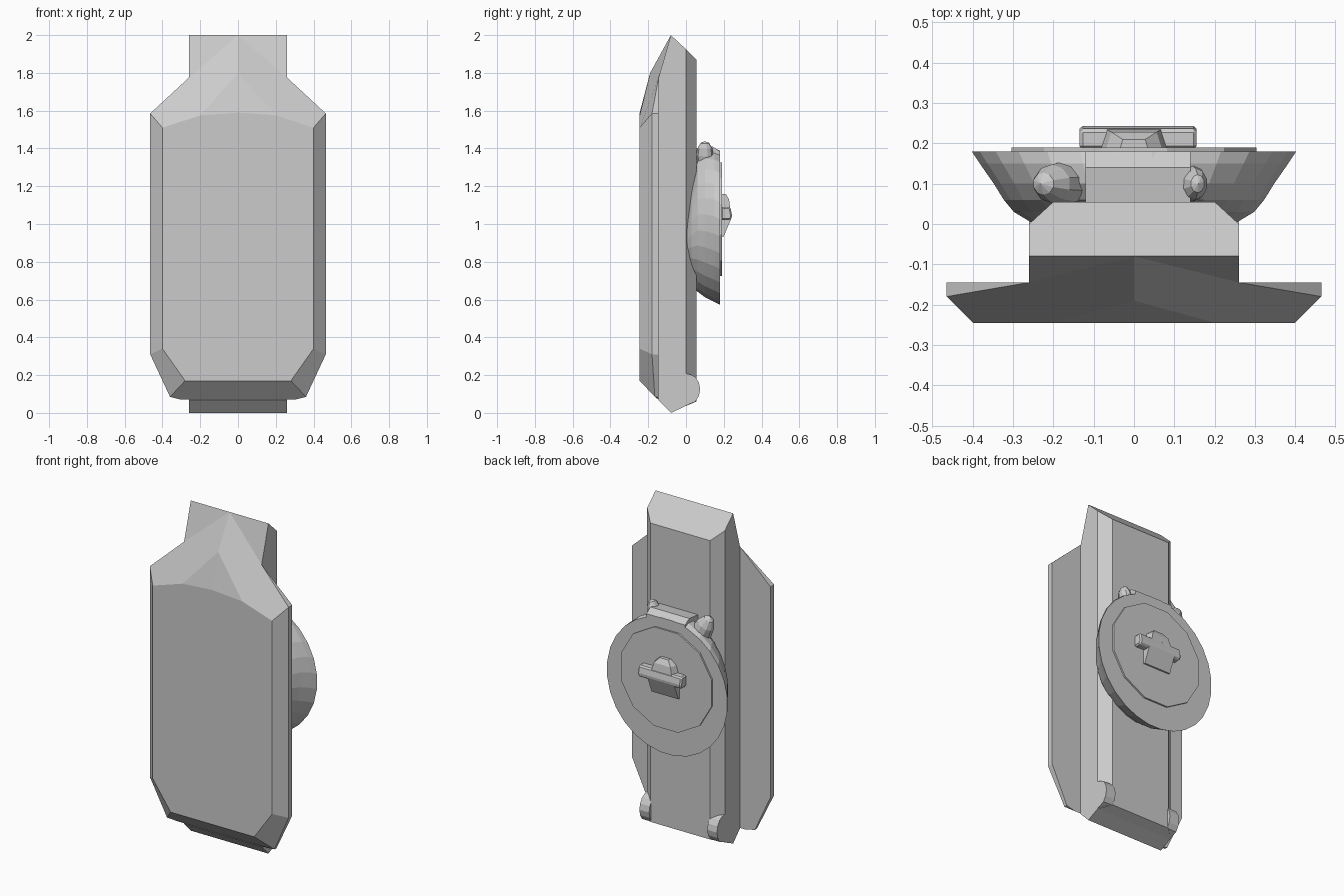
import bpy, bmesh
from math import cos, sin, pi

if "Cube" in bpy.data.objects:
    bpy.data.objects.remove(bpy.data.objects["Cube"])


def make(name, verts, faces, mirror=False):
    me = bpy.data.meshes.new(name)
    me.from_pydata(verts, [], faces)
    bm = bmesh.new()
    bm.from_mesh(me)
    if mirror:
        dup = bmesh.ops.duplicate(bm, geom=bm.verts[:] + bm.edges[:] + bm.faces[:])["geom"]
        for v in dup:
            if isinstance(v, bmesh.types.BMVert):
                v.co.x *= -1
        bmesh.ops.remove_doubles(bm, verts=bm.verts[:], dist=1e-4)
    bmesh.ops.dissolve_limit(bm, angle_limit=0.005, verts=bm.verts[:], edges=bm.edges[:])
    bmesh.ops.recalc_face_normals(bm, faces=bm.faces[:])
    bm.to_mesh(me)
    bm.free()
    ob = bpy.data.objects.new(name, me)
    bpy.context.collection.objects.link(ob)
    return ob


def loft(name, rings):
    """Join equal-length rings of points and cap both ends."""
    n = len(rings[0])
    verts = [p for r in rings for p in r]
    faces = [list(range(n)), list(range(len(verts) - n, len(verts)))]
    for k in range(len(rings) - 1):
        for i in range(n):
            j = (i + 1) % n
            faces.append([k * n + i, k * n + j, (k + 1) * n + j, (k + 1) * n + i])
    return make(name, verts, faces)


def prism(name, yz, x0, x1, bevel=0.0):
    ob = loft(name, [[(x, y, z) for y, z in yz] for x in (x0, x1)])
    if bevel:
        m = ob.modifiers.new("bevel", 'BEVEL')
        m.width, m.segments = bevel, 1
    return ob


def oval(y, rx, zlo, zhi, n):
    c, r = (zlo + zhi) / 2, (zhi - zlo) / 2
    return [(rx * cos(2 * pi * (i + .5) / n), y, c + r * sin(2 * pi * (i + .5) / n))
            for i in range(n)]


# Faceted front panel: right half, mirrored
panel = [
    (0, -.245, .17), (.28, -.245, .17), (.40, -.245, .34),
    (.40, -.245, 1.51), (.20, -.245, 1.575), (0, -.245, 1.59),       # 0-5 front face
    (.36, -.165, .085), (.465, -.18, .31), (.465, -.18, 1.585),      # 6-8 outer edge
    (.26, -.145, 1.775), (0, -.19, 1.80), (0, -.08, 2.0),            # 9-11 upper facets
    (.30, -.145, .07), (.465, -.145, .31), (.465, -.145, 1.585),     # 12-14 back edge
    (0, -.145, .07), (0, -.145, 1.775), (.36, -.145, .085)]          # 15-17
make("front_panel", panel, [
    (0, 1, 2, 3, 4, 5), (0, 1, 6, 12, 15), (1, 2, 7, 6), (2, 3, 8, 7),
    (3, 4, 9, 8), (4, 10, 11, 9), (4, 5, 10), (6, 7, 13, 17), (7, 8, 14, 13),
    (8, 9, 14), (6, 17, 12), (9, 11, 16), (12, 17, 13, 14, 9, 16, 15)], mirror=True)

# Spine body with sloped ends and chamfered back edges
loft("spine_body", [[(-x, y, lo), (x, y, lo), (x, y, hi), (-x, y, hi)] for y, x, lo, hi in (
    (-.145, .26, .067, 1.775), (-.08, .26, 0, 2.0),
    (0, .26, .037, 1.925), (.055, .20, .06, 1.87))])

# Rounded feet at the lower back corners
foot = [(-.01, .035), (.05, .06), (.068, .09), (.075, .125), (.068, .16),
        (.05, .19), (.025, .203), (-.01, .21)]
for side, a, b in (("left", -.26, -.195), ("right", .195, .26)):
    prism("foot_" + side, foot, a, b)

# Oval dished hub on the back
loft("hub_bowl", [oval(*r, 28) for r in (
    (.0, .25, .76, 1.08), (.03, .30, .68, 1.27), (.06, .325, .64, 1.375),
    (.10, .35, .61, 1.405), (.15, .385, .585, 1.405), (.18, .405, .57, 1.39))])
loft("hub_plate", [oval(y, .315, .715, 1.335, 12) for y in (.175, .19)])

# Two lobes on the hub's upper rim, with a flat block between
for name, loc, size, tilt in (
        ("rim_lobe_small", (.145, .10, 1.365), (.035, .045, .075), .2),
        ("rim_lobe_long", (-.175, .10, 1.33), (.06, .055, .12), -.5)):
    bpy.ops.mesh.primitive_uv_sphere_add(segments=10, ring_count=6, radius=1,
                                         location=loc, rotation=(0, tilt, 0))
    bpy.context.object.name = name
    bpy.context.object.scale = size
prism("rim_block", [(.055, 1.25), (.18, 1.25), (.18, 1.385), (.14, 1.41), (.055, 1.40)],
      -.12, .14)

# Centre latch: cross bar, wedge below and small cap above
prism("latch_bar", [(.185, 1.02), (.235, 1.02), (.245, 1.04), (.235, 1.09), (.185, 1.09)],
      -.135, .155, .008)
prism("latch_wedge", [(.185, .935), (.20, .935), (.24, 1.03), (.185, 1.03)], -.09, .09)
loft("latch_cap", [[(-x, .185, z), (x, .185, z), (x * .8, y, z), (-x * .8, y, z)]
                   for x, y, z in ((.085, .235, 1.08), (.07, .228, 1.13), (.035, .21, 1.16))])
